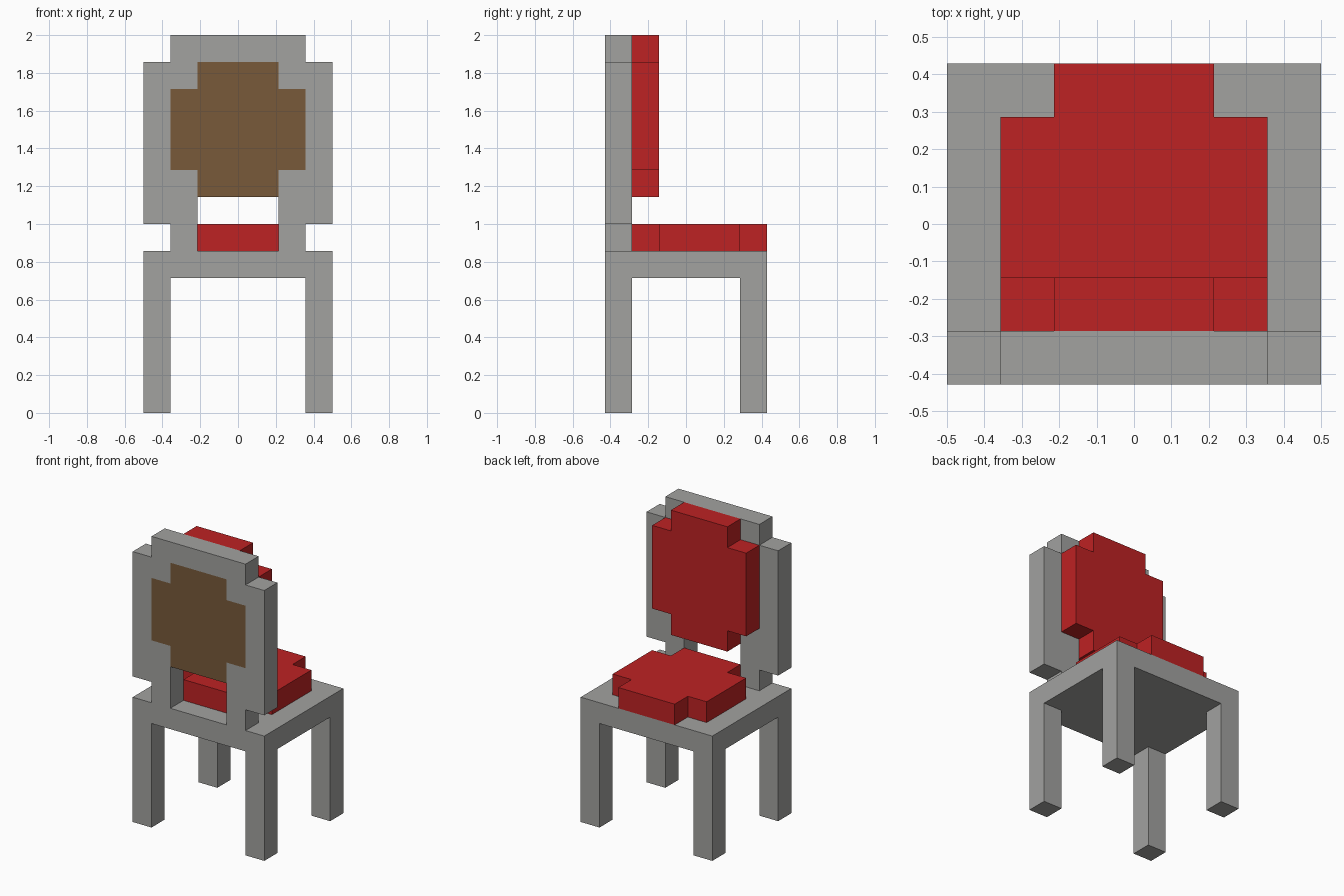
import bpy, bmesh
from mathutils import Vector

if "Cube" in bpy.data.objects:
    bpy.data.objects.remove(bpy.data.objects["Cube"], do_unlink=True)

U = 1 / 7  # one block of the grid; all sizes below are in blocks


def material(name, rgb):
    mat = bpy.data.materials.new(name)
    mat.use_nodes = True
    mat.diffuse_color = (*rgb, 1)
    mat.node_tree.nodes["Principled BSDF"].inputs["Base Color"].default_value = (*rgb, 1)
    return mat


grey = material("stone grey", (0.36, 0.36, 0.35))
red = material("cushion red", (0.515, 0.016, 0.017))
brown = material("wood brown", (0.188, 0.102, 0.042))


def slab(name, half, lo, hi, axis, mat, shift=0):
    """Mirror a half outline across x = 0 and extrude it along axis y or z."""
    outline = half + [(-x, v) for x, v in reversed(half)]
    bm = bmesh.new()
    verts = []
    for x, v in outline:
        co = (x + shift, lo, v) if axis == "y" else (x + shift, v, lo)
        verts.append(bm.verts.new(Vector(co) * U))
    face = bm.faces.new(verts)
    geom = bmesh.ops.extrude_face_region(bm, geom=[face])["geom"]
    step = Vector((0, hi - lo, 0)) if axis == "y" else Vector((0, 0, hi - lo))
    bmesh.ops.translate(bm, vec=step * U, verts=[g for g in geom if isinstance(g, bmesh.types.BMVert)])
    bmesh.ops.recalc_face_normals(bm, faces=bm.faces[:])
    mesh = bpy.data.meshes.new(name)
    bm.to_mesh(mesh)
    bm.free()
    mesh.materials.append(mat)
    obj = bpy.data.objects.new(name, mesh)
    bpy.context.collection.objects.link(obj)
    return obj


def stepped(lo, hi):
    """Half outline of a panel five blocks wide with its corners cut out."""
    return [(1.5, hi), (1.5, hi - 1), (2.5, hi - 1), (2.5, lo + 1), (1.5, lo + 1), (1.5, lo)]


# Legs
for side, x in (("right", -3), ("left", 3)):
    for end, y in (("front", -2.5), ("back", 2.5)):
        slab(f"{end}_{side}_leg", [(0.5, y + 0.5), (0.5, y - 0.5)], 0, 5, "z", grey, shift=x)

# Seat board and cushion
slab("seat", [(3.5, 3), (3.5, -3)], 5, 6, "z", grey)
slab("seat_cushion", stepped(-2, 3), 6, 7, "z", red)

# Backrest frame: stepped outer edge, posts, and an opening for the panel
frame = [(2.5, 14), (2.5, 13), (3.5, 13), (3.5, 7), (2.5, 7), (2.5, 6),
         (1.5, 6), (1.5, 9), (2.5, 9), (2.5, 12), (1.5, 12), (1.5, 13)]
slab("backrest_frame", frame, -3, -2, "y", grey)

# Wooden panel set in the frame, and the cushion behind it
slab("backrest_panel", stepped(8, 13), -3, -2, "y", brown)
slab("backrest_cushion", stepped(8, 14), -2, -1, "y", red)
